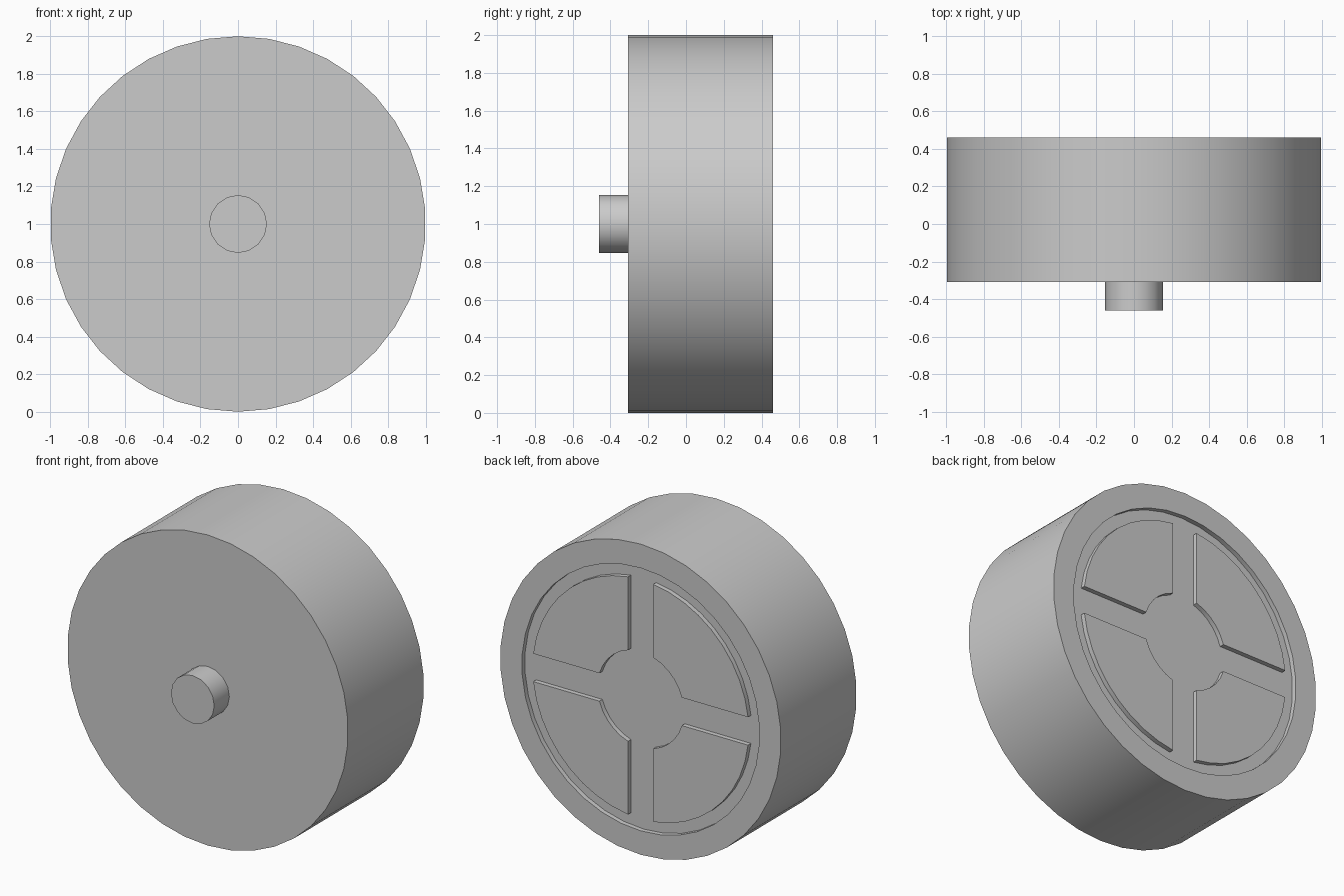
import bpy, bmesh, math

if "Cube" in bpy.data.objects:
    bpy.data.objects.remove(bpy.data.objects["Cube"], do_unlink=True)

# Dimensions
R_WHEEL, R_RECESS, R_PAD, R_HUB, R_AXLE = 1.0, 0.846, 0.77, 0.307, 0.154
Y_BACK, Y_FRONT, Y_AXLE = 0.4615, -0.3077, -0.4615
RECESS = 0.03
HALF_GAP = 0.09

grey = bpy.data.materials.new("plain grey")
grey.use_nodes = True
grey.diffuse_color = (0.6, 0.6, 0.6, 1)
grey.node_tree.nodes["Principled BSDF"].inputs["Base Color"].default_value = (0.6, 0.6, 0.6, 1)


def finish(name, bm):
    bmesh.ops.recalc_face_normals(bm, faces=bm.faces)
    mesh = bpy.data.meshes.new(name)
    bm.to_mesh(mesh)
    bm.free()
    mesh.materials.append(grey)
    mesh.shade_smooth()
    mesh.set_sharp_from_angle(angle=math.radians(30))
    obj = bpy.data.objects.new(name, mesh)
    bpy.context.collection.objects.link(obj)
    return obj


def lathe(name, profile, sides):
    """Turn (radius, y) points about the wheel axis and cap both ends."""
    bm = bmesh.new()
    rings = []
    for r, y in profile:
        angles = [math.tau * i / sides for i in range(sides)]
        rings.append([bm.verts.new((r * math.sin(a), y, 1 + r * math.cos(a))) for a in angles])
    for a, b in zip(rings, rings[1:]):
        for i in range(sides):
            j = (i + 1) % sides
            bm.faces.new((a[i], a[j], b[j], b[i]))
    bm.faces.new(rings[0])
    bm.faces.new(rings[-1])
    return finish(name, bm)


def arc(radius, steps):
    """Quarter arc trimmed so it stays clear of the spoke channels."""
    start = math.asin(HALF_GAP / radius)
    span = math.pi / 2 - 2 * start
    return [(radius * math.cos(start + span * i / steps),
             radius * math.sin(start + span * i / steps)) for i in range(steps + 1)]


def raised_pad(name, sx, sz):
    outline = arc(R_PAD, 9) + arc(R_HUB, 5)[::-1]
    bm = bmesh.new()
    face = bm.faces.new([bm.verts.new((sx * x, Y_BACK - RECESS, 1 + sz * z)) for x, z in outline])
    top = bmesh.ops.extrude_face_region(bm, geom=[face], use_keep_orig=True)["geom"]
    bmesh.ops.translate(bm, vec=(0, RECESS, 0),
                        verts=[v for v in top if isinstance(v, bmesh.types.BMVert)])
    return finish(name, bm)


# Wheel body with a shallow round recess in the back
lathe("wheel_body", [(R_WHEEL, Y_FRONT), (R_WHEEL, Y_BACK), (R_RECESS, Y_BACK),
                     (R_RECESS, Y_BACK - RECESS)], 38)

# Axle stub on the front
lathe("axle_stub", [(R_AXLE, Y_AXLE), (R_AXLE, Y_FRONT)], 16)

# Four raised pads that leave a cross of channels
for side, sx in (("left", 1), ("right", -1)):
    for level, sz in (("upper", 1), ("lower", -1)):
        raised_pad(f"{level}_{side}_pad", sx, sz)
